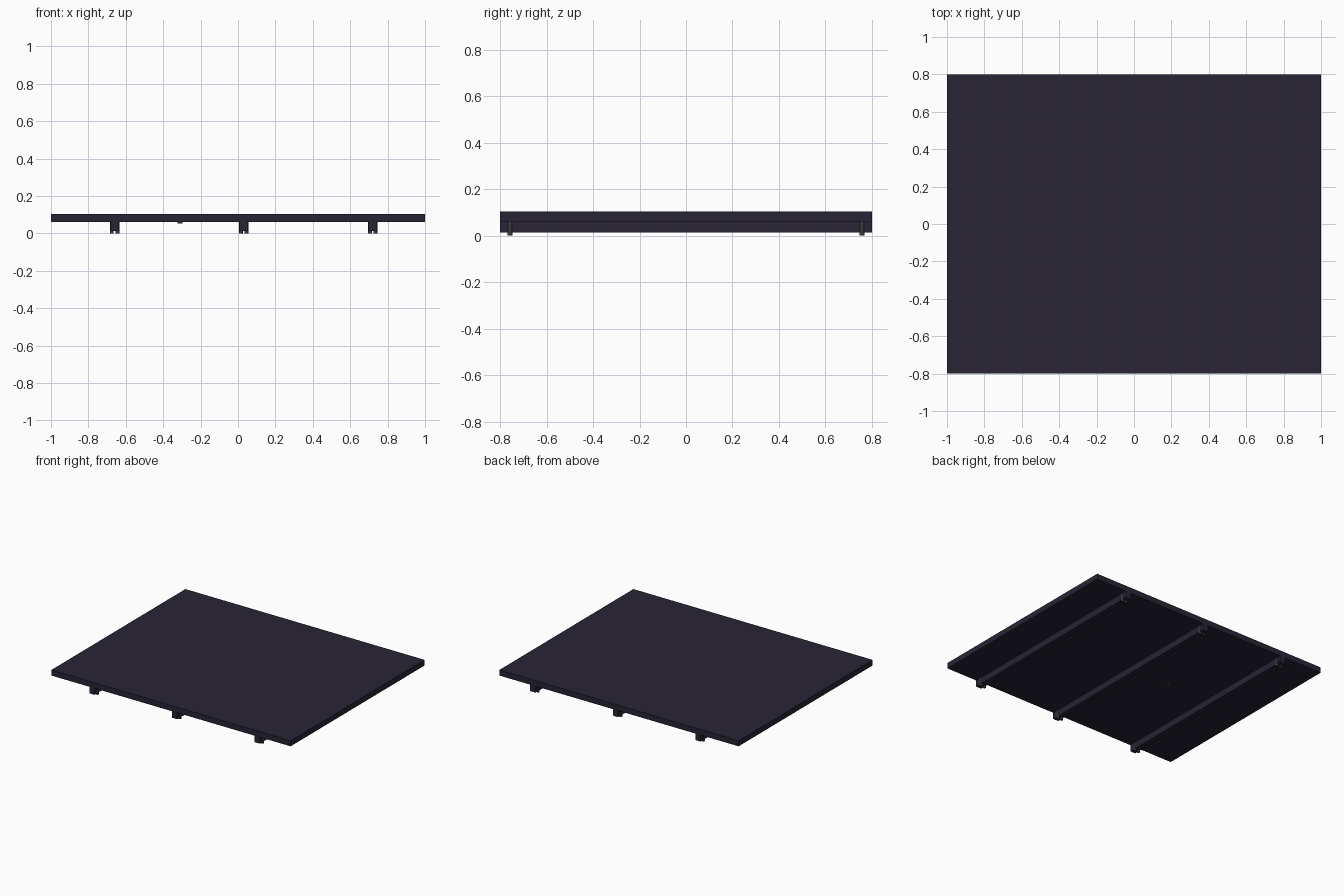
import bpy

if "Cube" in bpy.data.objects:
    bpy.data.objects.remove(bpy.data.objects["Cube"])


def material(name, rgb):
    mat = bpy.data.materials.new(name)
    mat.diffuse_color = (*rgb, 1)
    mat.use_nodes = True
    mat.node_tree.nodes["Principled BSDF"].inputs["Base Color"].default_value = mat.diffuse_color
    return mat


def box(name, center, size, mat):
    bpy.ops.mesh.primitive_cube_add(size=1, location=center)
    ob = bpy.context.object
    ob.name = name
    ob.scale = size
    bpy.ops.object.transform_apply(location=False, rotation=False, scale=True)
    ob.data.materials.append(mat)
    return ob


def rod(name, x, y, z0, z1, radius, mat):
    bpy.ops.mesh.primitive_cylinder_add(
        vertices=16, radius=radius, depth=z1 - z0, location=(x, y, (z0 + z1) / 2))
    ob = bpy.context.object
    ob.name = name
    ob.data.materials.append(mat)
    bpy.ops.object.shade_smooth_by_angle()
    return ob


dark = material("dark_panel", (0.022, 0.017, 0.035))
metal = material("dark_metal", (0.045, 0.043, 0.05))

# Flat rectangular panel
box("panel", (0, 0, 0.083), (2, 1.6, 0.042), dark)

# Three support rails under the panel, with a pair of pins near each end
for i, x in enumerate((-0.66, 0.03, 0.72)):
    box(f"rail_{i}", (x, 0, 0.038), (0.044, 1.6, 0.05), dark)
    for y in (-0.757, 0.757):
        for dx in (-0.015, 0.015):
            rod("pin", x + dx, y, 0, 0.064, 0.0105, metal)

# Small button on the underside
rod("button", -0.31, 0, 0.053, 0.064, 0.014, metal)
